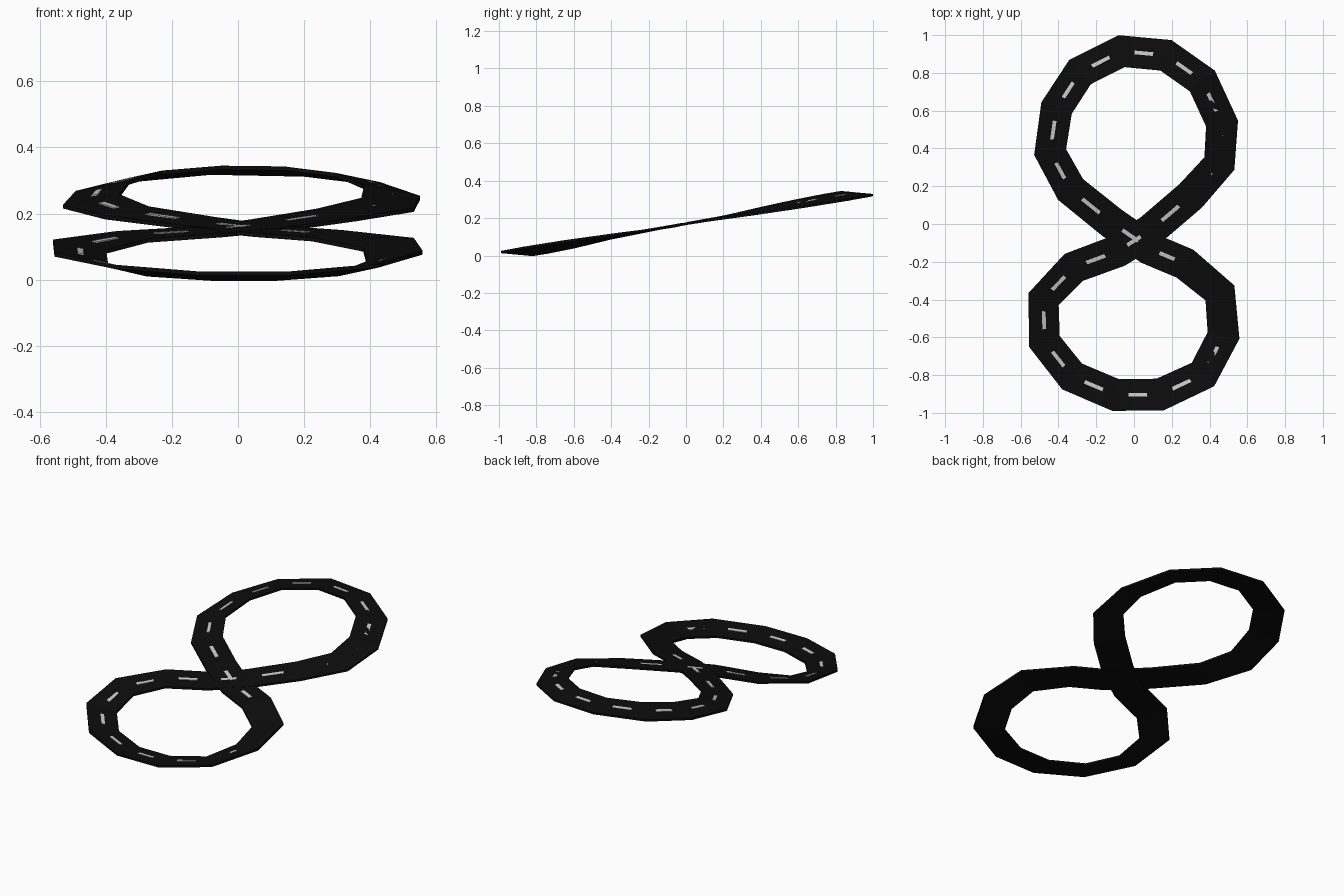
import bpy, bmesh
from mathutils import Vector

if "Cube" in bpy.data.objects:
    bpy.data.objects.remove(bpy.data.objects["Cube"])

def material(name, v):
    m = bpy.data.materials.new(name)
    m.diffuse_color = (v, v, v, 1)
    m.use_nodes = True
    m.node_tree.nodes["Principled BSDF"].inputs["Base Color"].default_value = m.diffuse_color
    return m

asphalt = material("black asphalt", 0.0037)
paint = material("white paint", 0.6)

# Centre line of the figure-eight track (x, y), clockwise round the north loop first
PATH = [(-.066, .915), (.169, .893), (.362, .757), (.466, .532), (.452, .32),
        (.299, .148), (.085, -.035), (-.085, -.143), (-.32, -.23), (-.479, -.397),
        (-.474, -.622), (-.328, -.807), (-.098, -.905), (.138, -.903), (.365, -.797),
        (.474, -.59), (.455, -.365), (.27, -.21), (.08, -.13), (-.119, .008),
        (-.336, .183), (-.444, .381), (-.41, .614), (-.286, .804)]
N = len(PATH)
HALF_W, HALF_T = .086, .006

# Cross-section frames: the deck climbs with y and banks slightly to the right
frames = []
for i in range(N):
    p, a, b = (Vector(PATH[k % N]) for k in (i, i - 1, i + 1))
    d = ((p - a).normalized() + (b - p).normalized()).normalized()
    right = Vector((d.y, -d.x, 0))
    side = right * HALF_W + Vector((0, 0, .006 + .01 * abs(right.x)))
    frames.append((Vector((p.x, p.y, .17 + .176 * p.y)), side))

def finish(bm, name, mat):
    bmesh.ops.recalc_face_normals(bm, faces=bm.faces)
    me = bpy.data.meshes.new(name)
    bm.to_mesh(me)
    bm.free()
    me.materials.append(mat)
    ob = bpy.data.objects.new(name, me)
    bpy.context.collection.objects.link(ob)

# Road deck: closed loop of rectangular sections
bm = bmesh.new()
up = Vector((0, 0, HALF_T))
rings = [[bm.verts.new(c + s * u + up * v) for u, v in ((-1, -1), (1, -1), (1, 1), (-1, 1))]
         for c, s in frames]
for i in range(N):
    r, q = rings[i], rings[(i + 1) % N]
    for k in range(4):
        bm.faces.new((r[k], r[(k + 1) % 4], q[(k + 1) % 4], q[k]))
finish(bm, "road_deck", asphalt)

# Lane dashes: one thin plate in the middle of each segment
bm = bmesh.new()
for i in range(N):
    (c0, s0), (c1, s1) = frames[i], frames[(i + 1) % N]
    rows = []
    for h in (HALF_T - .002, HALF_T + .002):
        row = []
        for t, u in ((.29, -.12), (.29, .12), (.71, .12), (.71, -.12)):
            row.append(bm.verts.new(c0.lerp(c1, t) + s0.lerp(s1, t) * u + Vector((0, 0, h))))
        rows.append(row)
    lo, hi = rows
    bm.faces.new(hi)
    bm.faces.new(lo[::-1])
    for k in range(4):
        j = (k + 1) % 4
        bm.faces.new((lo[k], lo[j], hi[j], hi[k]))
finish(bm, "lane_dashes", paint)
